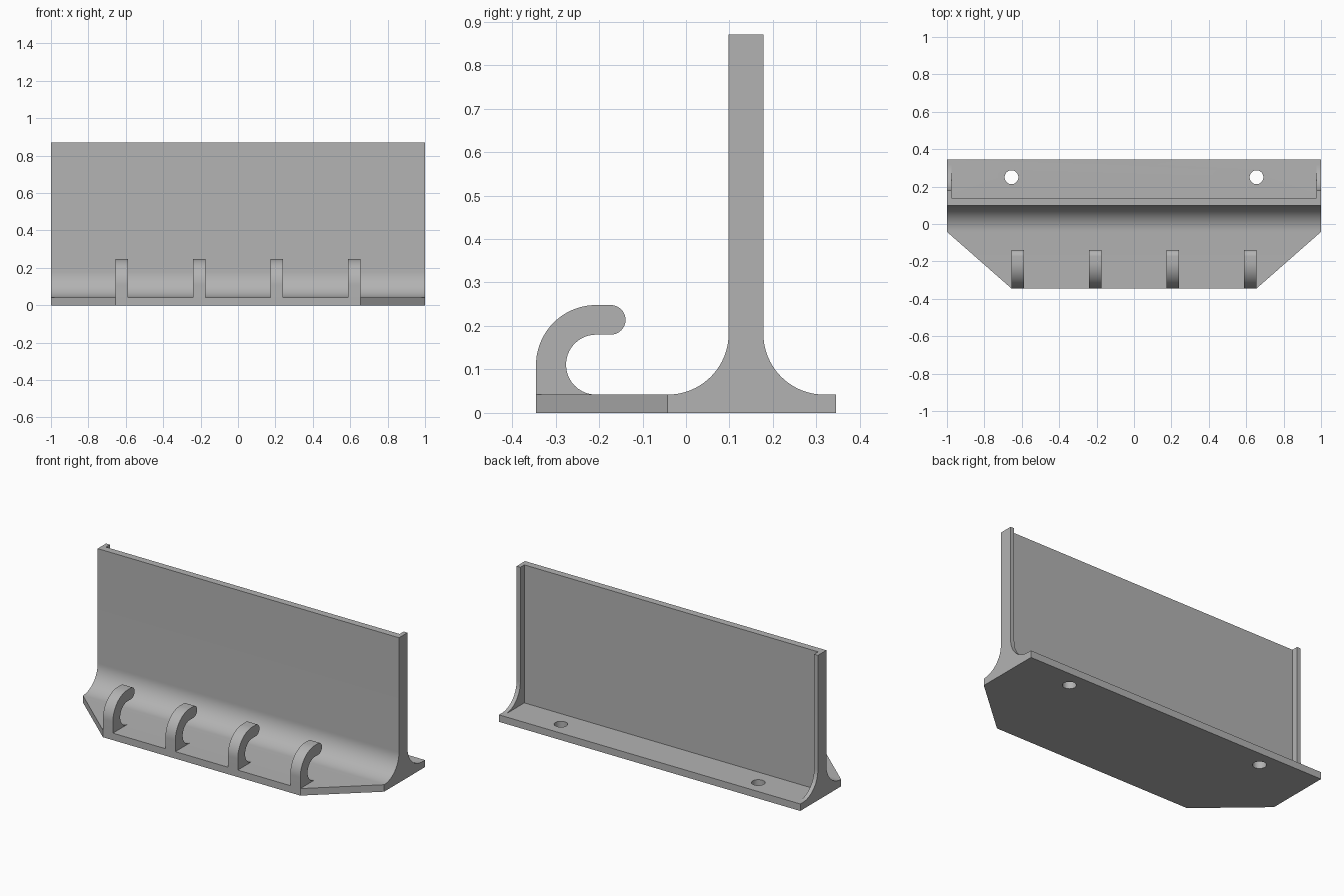
import bpy
import bmesh
from math import cos, sin, radians
from mathutils import Vector

cube = bpy.data.objects.get("Cube")
if cube:
    bpy.data.objects.remove(cube, do_unlink=True)

grey = bpy.data.materials.new("light grey")
grey.use_nodes = True
grey.diffuse_color = (0.45, 0.45, 0.45, 1)
grey.node_tree.nodes["Principled BSDF"].inputs["Base Color"].default_value = (0.45, 0.45, 0.45, 1)

BASE = 0.042   # plate thickness
TOP = 0.87     # wall height
FRONT = -0.345
BACK = 0.345
END = 0.025    # thickness of the end ribs


def arc(cy, cz, r, start, end, n=20):
    """Points of an arc, angles in degrees."""
    angles = [radians(start + (end - start) * i / n) for i in range(n + 1)]
    return [(cy + r * cos(a), cz + r * sin(a)) for a in angles]


def prism(name, points, axis, low, high):
    """Extrude a closed profile: (y, z) along X, or (x, y) along Z."""
    place = (lambda p: (low, *p)) if axis == "X" else (lambda p: (*p, low))
    step = Vector((high - low, 0, 0)) if axis == "X" else Vector((0, 0, high - low))
    bm = bmesh.new()
    face = bm.faces.new([bm.verts.new(place(p)) for p in points])
    new = bmesh.ops.extrude_face_region(bm, geom=[face])["geom"]
    bmesh.ops.translate(bm, vec=step, verts=[v for v in new if isinstance(v, bmesh.types.BMVert)])
    bmesh.ops.recalc_face_normals(bm, faces=bm.faces)
    mesh = bpy.data.meshes.new(name)
    bm.to_mesh(mesh)
    bm.free()
    mesh.materials.append(grey)
    obj = bpy.data.objects.new(name, mesh)
    bpy.context.collection.objects.link(obj)
    return obj


def select(obj):
    bpy.ops.object.select_all(action="DESELECT")
    obj.select_set(True)
    bpy.context.view_layer.objects.active = obj


def cut(obj, cutter):
    """Subtract the cutter and discard it."""
    mod = obj.modifiers.new("cut", "BOOLEAN")
    mod.operation = "DIFFERENCE"
    mod.solver = "EXACT"
    mod.object = cutter
    select(obj)
    bpy.ops.object.modifier_apply(modifier=mod.name)
    bpy.data.objects.remove(cutter, do_unlink=True)


def smooth(obj):
    select(obj)
    bpy.ops.object.shade_smooth_by_angle(angle=radians(25))


# Base plate and wall with curved feet, as one section
section = [(FRONT, 0), (BACK, 0), (BACK, BASE)]
section += arc(0.318, BASE + 0.14, 0.14, 270, 180)
section += [(0.178, TOP), (0.098, TOP)]
section += arc(-0.042, BASE + 0.14, 0.14, 0, -90)
section += [(FRONT, BASE)]
body = prism("base_and_wall", section, "X", -1, 1)

# Recess in the back, leaving a rib at each end
recess = [(0.14, BASE), (0.5, BASE), (0.5, 1), (0.14, 1)]
cut(body, prism("recess_cutter", recess, "X", END - 1, 1 - END))

# Chamfered front corners and screw holes
for side in (-1, 1):
    corner = [(side * x, y) for x, y in ((0.655, FRONT), (0.655, -0.5), (1.2, -0.5), (1.2, -0.042), (1, -0.042))]
    cut(body, prism("corner_cutter", corner, "Z", -0.1, 0.3))
    hole = arc(side * 0.655, 0.25, 0.037, 0, 350, 35)
    cut(body, prism("hole_cutter", hole, "Z", -0.1, 0.3))
smooth(body)

# Four curled hooks along the front edge
hook = [(FRONT, BASE)]
hook += arc(-0.207, 0.11, 0.138, 180, 90)
hook += arc(-0.173, 0.214, 0.034, 90, -90)
hook += arc(-0.207, 0.111, 0.069, 90, 270)
for number, x in enumerate((-0.622, -0.207, 0.207, 0.622), 1):
    smooth(prism(f"hook_{number}", hook, "X", x - 0.033, x + 0.033))
